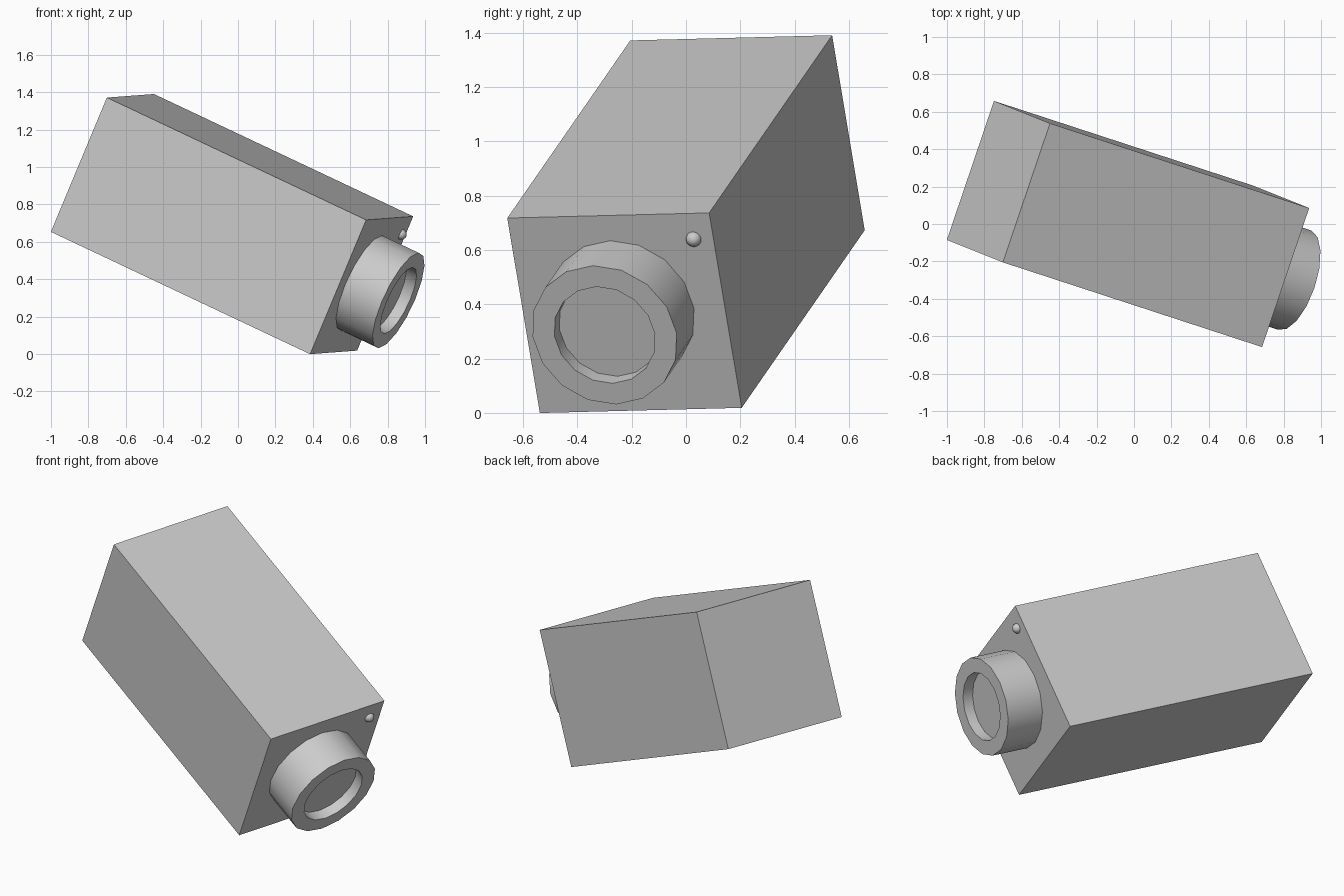
import bpy, bmesh, math
from mathutils import Matrix, Vector

if "Cube" in bpy.data.objects:
    bpy.data.objects.remove(bpy.data.objects["Cube"])

# Tilted frame: local x = across, local y = body up, local z = lens direction
FWD = Vector((1.386, -0.453, -0.654)).normalized()
UP = Vector((0.30, -0.12, 0.716))
UP = (UP - FWD * UP.dot(FWD)).normalized()
SIDE = UP.cross(FWD)
FRAME = Matrix((SIDE, UP, FWD)).transposed().to_4x4()
FRAME.translation = Vector((-0.032, 0.0, 0.695))

W, H, L = 0.785, 0.787, 1.598
FRONT = L / 2


def add(name, bm, offset, smooth=False):
    bmesh.ops.recalc_face_normals(bm, faces=bm.faces)
    mesh = bpy.data.meshes.new(name)
    bm.to_mesh(mesh)
    bm.free()
    ob = bpy.data.objects.new(name, mesh)
    bpy.context.collection.objects.link(ob)
    ob.matrix_world = FRAME @ Matrix.Translation(offset)
    if smooth:
        bpy.ops.object.select_all(action='DESELECT')
        ob.select_set(True)
        bpy.context.view_layer.objects.active = ob
        bpy.ops.object.shade_smooth_by_angle(angle=math.radians(35))
    return ob


# Camera body
bm = bmesh.new()
bmesh.ops.create_cube(bm, size=1)
bmesh.ops.scale(bm, vec=(W, H, L), verts=bm.verts)
add("camera_body", bm, (0, 0, 0))

# Lens barrel: 16-sided lathe with a shallow recess, closed at both ends
N = 16
profile = [(0.28, 0), (0.28, 0.225), (0.195, 0.225), (0.195, 0.162)]
bm = bmesh.new()
rings = [[bm.verts.new((r * math.cos(2 * math.pi * i / N),
                        r * math.sin(2 * math.pi * i / N), z))
          for i in range(N)] for r, z in profile]
for a, b in zip(rings, rings[1:]):
    for i in range(N):
        j = (i + 1) % N
        bm.faces.new((a[i], a[j], b[j], b[i]))
bm.faces.new(rings[0])
bm.faces.new(rings[-1])
add("lens_barrel", bm, (-0.008, 0.012, FRONT), smooth=True)

# Indicator light: small sphere half sunk in the front face
bm = bmesh.new()
bmesh.ops.create_uvsphere(bm, u_segments=16, v_segments=8, radius=0.029)
add("indicator_light", bm, (0.316, 0.29, FRONT), smooth=True)
